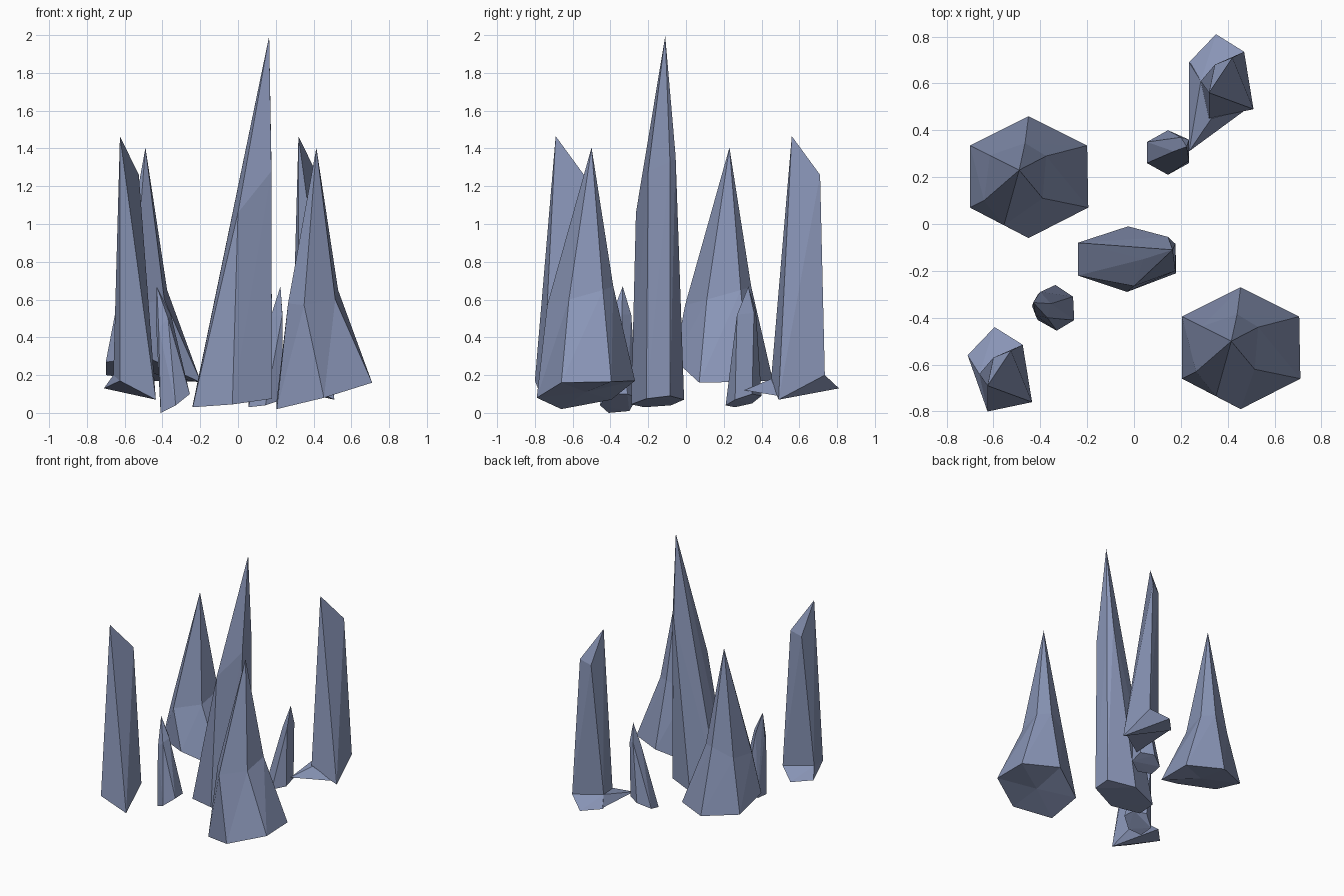
import bpy, bmesh
from mathutils import Vector

if "Cube" in bpy.data.objects:
    bpy.data.objects.remove(bpy.data.objects["Cube"])

mat = bpy.data.materials.new("slate blue crystal")
mat.diffuse_color = (0.25, 0.30, 0.47, 1)
mat.use_nodes = True
mat.node_tree.nodes["Principled BSDF"].inputs["Base Color"].default_value = mat.diffuse_color


def finish(bm, name):
    bmesh.ops.recalc_face_normals(bm, faces=bm.faces)
    me = bpy.data.meshes.new(name)
    bm.to_mesh(me)
    bm.free()
    me.materials.append(mat)
    bpy.context.collection.objects.link(bpy.data.objects.new(name, me))


def add_hull(bm, pts, offset=(0, 0, 0)):
    part = bmesh.new()
    for p in pts:
        part.verts.new(Vector(p) + Vector(offset))
    res = bmesh.ops.convex_hull(part, input=part.verts)
    loose = [v for v in part.verts if not v.link_faces]
    bmesh.ops.delete(part, geom=loose, context='VERTS')
    me = bpy.data.meshes.new("tmp")
    part.to_mesh(me)
    part.free()
    bm.from_mesh(me)
    bpy.data.meshes.remove(me)


def hull_crystal(name, *groups, offset=(0, 0, 0)):
    bm = bmesh.new()
    for g in groups:
        add_hull(bm, g, offset)
    finish(bm, name)


# Flared broad crystals: hexagonal base, waist ring and point
BASE = [(.455, -.79), (.71, -.66), (.705, -.395), (.455, -.27), (.205, -.395), (.205, -.66)]
WAIST = [(.35, -.735, .57), (.515, -.62, .60), (.53, -.44, .65),
         (.44, -.385, .67), (.29, -.437, .60), (.265, -.63, .58)]


def broad_crystal(name, heights, dx, dy):
    bm = bmesh.new()
    low = [bm.verts.new((x + dx, y + dy, z)) for (x, y), z in zip(BASE, heights)]
    mid = [bm.verts.new((x + dx, y + dy, z)) for x, y, z in WAIST]
    tip = bm.verts.new((.415 + dx, -.5 + dy, 1.405))
    c = bm.verts.new((.455 + dx, -.53 + dy, sum(heights) / 6))
    for i in range(6):
        j = (i + 1) % 6
        bm.faces.new((low[i], low[j], mid[j]))
        bm.faces.new((low[i], mid[j], mid[i]))
        bm.faces.new((mid[i], mid[j], tip))
        bm.faces.new((low[j], low[i], c))
    finish(bm, name)


broad_crystal("broad_crystal_front", [.08, .16, .165, .17, .07, .02], 0, 0)
broad_crystal("broad_crystal_back", [.28, .16, .165, .17, .2, .27], -.905, .73)

# Tall central crystal
hull_crystal("tall_crystal", [
    (-.24, -.08, .04), (-.025, -.01, .07), (.175, -.085, .09),
    (.18, -.21, .075), (-.03, -.29, .045), (-.24, -.22, .03),
    (.177, -.2, 1.28), (.177, -.085, 1.33), (.145, -.055, 1.36),
    (0, -.265, 1.06), (.04, -.15, 1.39), (.165, -.11, 1.995)])

# Small crystals
hull_crystal("small_crystal_back", [
    (.145, .40, .09), (.235, .35, .10), (.235, .26, .07),
    (.145, .21, .04), (.055, .26, .03), (.055, .35, .05),
    (.235, .27, .52), (.235, .36, .53), (.20, .37, .54),
    (.17, .31, .50), (.225, .33, .67)])
hull_crystal("small_crystal_front", [
    (-.335, -.26, .08), (-.26, -.31, .10), (-.255, -.41, .10),
    (-.33, -.455, .04), (-.41, -.41, 0), (-.41, -.30, .01),
    (-.435, -.35, .50), (-.40, -.29, .52), (-.355, -.34, .52),
    (-.37, -.40, .50), (-.42, -.39, .45), (-.43, -.335, .67)])

# Slim chisel-topped crystals with a low flared foot
LOW = [(.51, .49, .07), (.47, .735, .20), (.285, .61, .20), (.32, .45, .17)]
SHAFT = LOW + [(.32, .56, 1.465), (.42, .71, 1.26), (.345, .68, 1.22)]
FOOT = LOW + [(.235, .69, .13), (.35, .81, .13)]
SPUR = [(.235, .31, .12), (.33, .45, .18), (.48, .49, .09), (.235, .69, .14), (.285, .61, .20)]
hull_crystal("slim_crystal_back", SHAFT, FOOT, SPUR)
hull_crystal("slim_crystal_front", SHAFT, FOOT, offset=(-.945, -1.25, 0))
